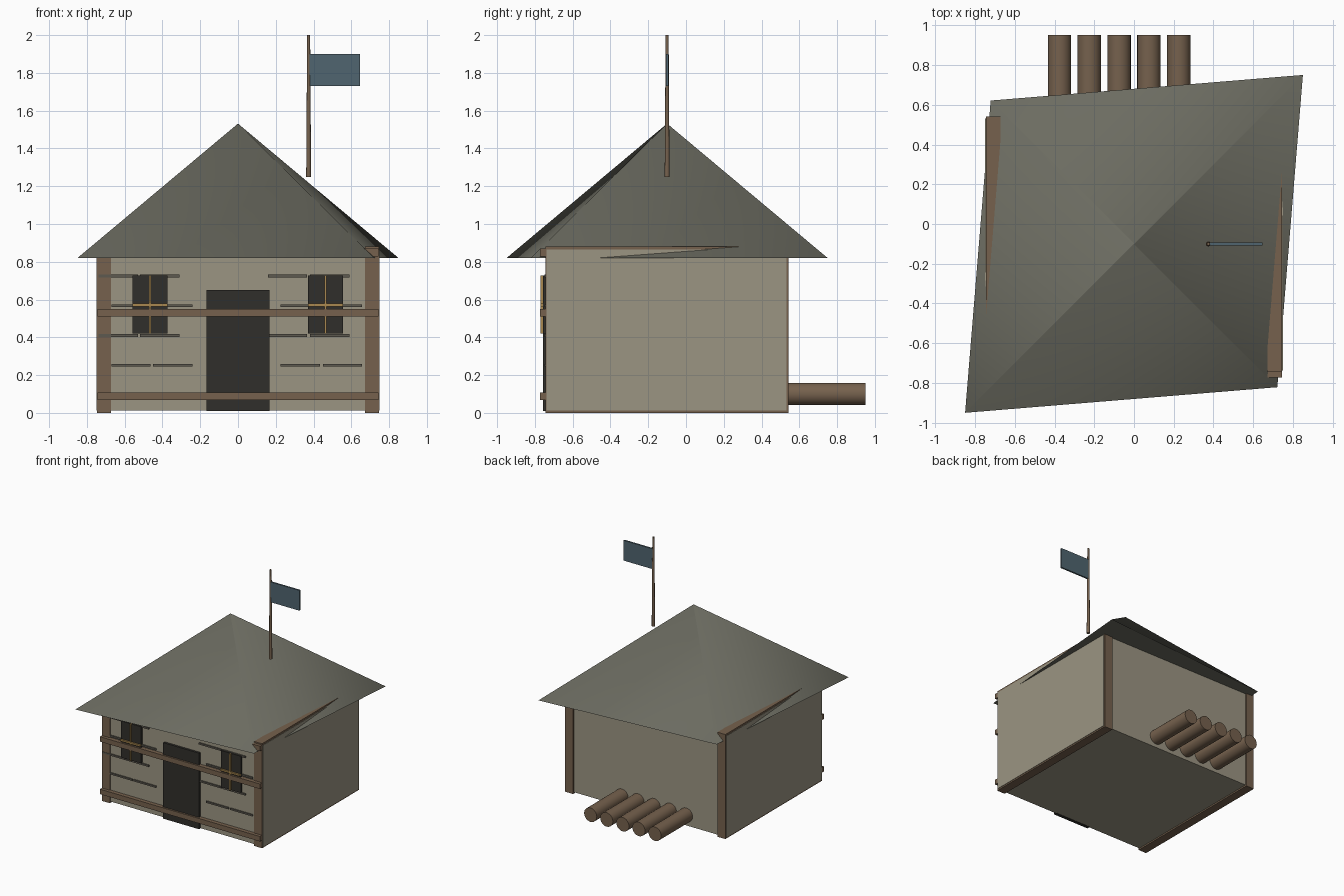
import bpy
from math import pi, radians

if "Cube" in bpy.data.objects:
    bpy.data.objects.remove(bpy.data.objects["Cube"])


def material(name, r, g, b):
    m = bpy.data.materials.new(name)
    m.diffuse_color = (r, g, b, 1)
    m.use_nodes = True
    m.node_tree.nodes["Principled BSDF"].inputs["Base Color"].default_value = m.diffuse_color
    return m


PLASTER = material("plaster", 0.33, 0.30, 0.225)
TIMBER = material("timber", 0.18, 0.12, 0.075)
SHINGLE = material("shingle", 0.15, 0.15, 0.12)
DARK = material("dark", 0.03, 0.028, 0.024)
BRASS = material("brass", 0.40, 0.25, 0.08)
MORTAR = material("mortar", 0.11, 0.10, 0.08)
CLOTH = material("cloth", 0.08, 0.13, 0.16)


def box(name, x, y, z, mat):
    """Box given by (min, max) pairs along each axis."""
    bpy.ops.mesh.primitive_cube_add(size=1, location=[sum(p) / 2 for p in (x, y, z)])
    ob = bpy.context.object
    ob.name = name
    ob.scale = [p[1] - p[0] for p in (x, y, z)]
    ob.data.materials.append(mat)
    return ob


def cone(name, sides, r1, r2, depth, loc, mat, rot=(0, 0, 0), scale=(1, 1, 1), angle=40):
    bpy.ops.mesh.primitive_cone_add(vertices=sides, radius1=r1, radius2=r2, depth=depth,
                                    location=loc, rotation=rot)
    ob = bpy.context.object
    ob.name = name
    ob.scale = scale
    ob.data.materials.append(mat)
    bpy.ops.object.shade_smooth_by_angle(angle=radians(angle))
    return ob


# Walls, and the timber frame showing at both sides
box("walls", (-0.75, 0.75), (-0.738, 0.532), (0.012, 0.865), PLASTER)
for s, side in ((-1, "left"), (1, "right")):
    box(f"{side}_timber_frame", sorted((s * 0.672, s * 0.746)), (-0.745, 0.542), (0, 0.88), TIMBER)

# Horizontal beams on the front
for i, z in enumerate((0.088, 0.53, 0.848)):
    box(f"front_beam_{i}", (-0.745, 0.745), (-0.772, -0.735), (z - 0.021, z + 0.021), TIMBER)

# Skewed four-sided roof: a pyramid stretched along one diagonal
cone("roof", 4, 1, 0.002, 0.71, (0, -0.10, 1.175), SHINGLE,
     rot=(0, 0, pi / 4), scale=(1.202, 1.02, 1), angle=66)

# Door
box("door", (-0.167, 0.167), (-0.757, -0.73), (0.01, 0.65), DARK)

# Windows with crossed glazing bars
for cx, side in ((-0.466, "left"), (0.463, "right")):
    box(f"{side}_window", (cx - 0.093, cx + 0.093), (-0.757, -0.73), (0.42, 0.728), DARK)
    box(f"{side}_upright_bar", (cx - 0.006, cx + 0.006), (-0.771, -0.752), (0.42, 0.728), BRASS)
    box(f"{side}_cross_bar", (cx - 0.093, cx + 0.093), (-0.771, -0.752), (0.564, 0.578), BRASS)

# Staggered wall courses either side of the door
for row, z in enumerate((0.252, 0.41, 0.567, 0.725)):
    shift = -0.068 if row % 2 else 0
    for i, x in enumerate((-0.566, -0.346, 0.33, 0.553)):
        cx = x + shift
        box(f"wall_course_{row}_{i}", (cx - 0.104, cx + 0.104), (-0.748, -0.73),
            (z - 0.007, z + 0.007), MORTAR)

# Log pile behind the house
for i in range(5):
    cone(f"log_{i}", 24, 0.059, 0.059, 0.45, (-0.375 + 0.15 * i, 0.725, 0.10), TIMBER,
         rot=(pi / 2, 0, 0))

# Flagpole and flag
cone("flagpole", 12, 0.013, 0.008, 0.75, (0.374, -0.10, 1.625), TIMBER)
box("flag", (0.378, 0.647), (-0.107, -0.093), (1.73, 1.90), CLOTH)
